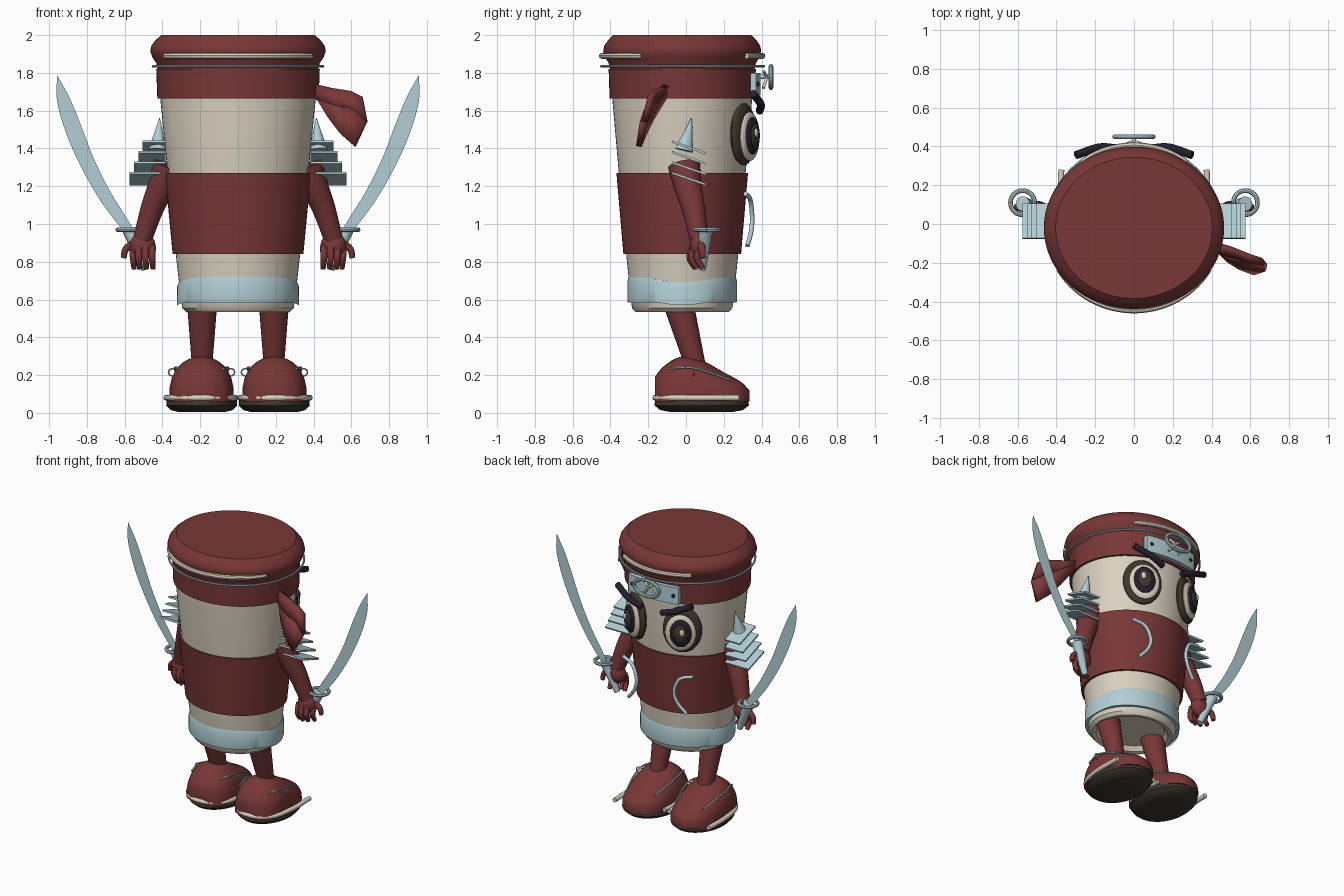
import bpy, bmesh, math
from mathutils import Vector, Matrix

cube = bpy.data.objects.get("Cube")
if cube:
    bpy.data.objects.remove(cube, do_unlink=True)


def material(name, colour):
    mat = bpy.data.materials.new(name)
    mat.use_nodes = True
    mat.diffuse_color = (*colour, 1)
    mat.node_tree.nodes["Principled BSDF"].inputs["Base Color"].default_value = (*colour, 1)
    return mat


RED = material("dark red", (.19, .038, .038))
CREAM = material("cream", (.70, .64, .53))
SILVER = material("pale steel blue", (.44, .62, .66))
OLIVE = material("dark olive", (.045, .037, .027))
NAVY = material("dark navy", (.018, .013, .026))


def finish(name, bm, mat, angle=35):
    bmesh.ops.recalc_face_normals(bm, faces=bm.faces)
    mesh = bpy.data.meshes.new(name)
    bm.to_mesh(mesh)
    bm.free()
    mesh.materials.append(mat)
    obj = bpy.data.objects.new(name, mesh)
    bpy.context.collection.objects.link(obj)
    bpy.ops.object.select_all(action='DESELECT')
    obj.select_set(True)
    bpy.context.view_layer.objects.active = obj
    bpy.ops.object.shade_smooth_by_angle(angle=math.radians(angle))
    return obj


def loft(name, rings, mat, closed=True, caps=True, angle=35):
    """Skin a list of point rings; a pair of points per ring makes a sheet."""
    bm = bmesh.new()
    rows = [[bm.verts.new(p) for p in ring] for ring in rings]
    n = len(rows[0])
    for a, b in zip(rows, rows[1:]):
        for i in range(n if closed else n - 1):
            j = (i + 1) % n
            bm.faces.new((a[i], a[j], b[j], b[i]))
    if closed and caps:
        bm.faces.new(rows[0])
        bm.faces.new(rows[-1])
    return finish(name, bm, mat, angle)


def lathe(name, profile, mat, centre=(0, -.02), squash=.9, dip=0, caps=True):
    """Elliptical turned shape; dip lowers the upper edge at the two sides."""
    rings = []
    for k, (r, z) in enumerate(profile):
        ring = []
        for i in range(64):
            t = math.tau * i / 64
            low = dip * abs(math.cos(t)) ** 6 if k > 1 else 0
            ring.append((centre[0] + r * math.cos(t), centre[1] + squash * r * math.sin(t), z - low))
        rings.append(ring)
    return loft(name, rings, mat, caps=caps)


def spline(pts, steps=6):
    """Catmull-Rom points through pts."""
    p = [Vector(q) for q in pts]
    p = [2 * p[0] - p[1]] + p + [2 * p[-1] - p[-2]]
    out = []
    for a, b, c, d in zip(p, p[1:], p[2:], p[3:]):
        for k in range(steps):
            t = k / steps
            out.append(b + (c - a) * t / 2 + (a - 2.5 * b + 2 * c - d / 2) * t * t
                       + (3 * b - a - 3 * c + d) * t ** 3 / 2)
    return out + [p[-2]]


def tube(name, pts, r0, mat, r1=None, sides=12):
    path = spline(pts)
    r1 = r0 if r1 is None else r1
    rings, last = [], len(path) - 1
    side = None
    for i, p in enumerate(path):
        d = (path[min(i + 1, last)] - path[max(i - 1, 0)]).normalized()
        ref = side if side else d.orthogonal()
        side = (ref - d * ref.dot(d)).normalized()
        up = d.cross(side)
        r = r0 + (r1 - r0) * i / last
        rings.append([p + r * (side * math.cos(math.tau * k / sides) + up * math.sin(math.tau * k / sides))
                      for k in range(sides)])
    return loft(name, rings, mat)


def ellipsoid(name, centre, half, mat, frame=None):
    bm = bmesh.new()
    bmesh.ops.create_uvsphere(bm, u_segments=28, v_segments=16, radius=1)
    bm.transform(Matrix.Translation(centre) @ (frame or Matrix()) @ Matrix.Diagonal((*half, 1)))
    return finish(name, bm, mat)


def ring(name, centre, rx, ry, tube_r, mat, upright=False, a0=0, a1=360):
    pts = []
    for i in range(49):
        t = math.radians(a0 + (a1 - a0) * i / 48)
        u, v = rx * math.cos(t), ry * math.sin(t)
        pts.append(Vector(centre) + Vector((u, 0, v) if upright else (u, v, 0)))
    return tube(name, pts, tube_r, mat, sides=8)


def box(name, centre, size, mat, frame=None):
    bm = bmesh.new()
    bmesh.ops.create_cube(bm, size=1)
    bm.transform(Matrix.Translation(centre) @ (frame or Matrix()) @ Matrix.Diagonal((*size, 1)))
    return finish(name, bm, mat)


# Cup, sleeve, belt, headband and lid
lathe("cup_body", [(.22, .57), (.245, .54), (.275, .535), (.295, .555), (.302, .6), (.325, .8),
                   (.376, 1.3), (.412, 1.67), (.42, 1.83)], CREAM)
lathe("cup_sleeve", [(.3, .84), (.346, .84), (.387, 1.27), (.36, 1.27)], RED)
lathe("belt", [(.29, .585), (.32, .585), (.323, .6), (.322, .70), (.315, .72), (.29, .72)], SILVER, dip=.03)
lathe("headband", [(.39, 1.665), (.427, 1.665), (.433, 1.82), (.4, 1.82)], RED)
lathe("lid", [(.425, 1.82), (.432, 1.85), (.452, 1.88), (.465, 1.915), (.458, 1.945), (.435, 1.975),
              (.405, 2)], RED)
ring("lid_wire", (0, -.018, 1.835), .45, .43, .007, SILVER)
ring("lid_trim_rear", (0, -.02, 1.89), .445, .425, .016, CREAM, a0=210, a1=330)
ring("lid_trim_face", (0, -.02, 1.89), .445, .425, .016, CREAM, a0=53, a1=127)

# Headband plate with rivets and an oval ornament
plate = []
for i in range(13):
    x = -.2 + .4 * i / 12
    y = .395 - .6 * x * x
    plate.append([(x, y - .03, 1.68), (x, y, 1.68), (x, y, 1.8), (x, y - .03, 1.8)])
loft("headband_plate", plate, SILVER)
ring("ornament_ring", (0, .45, 1.778), .1, .057, .012, SILVER, upright=True)
for s in (1, -1):
    tube("ornament_cross", [(-.045 * s, .41, 1.72), (0, .425, 1.775), (.045 * s, .41, 1.81)], .008, CREAM)
    ellipsoid("plate_rivet", (.165 * s, .381, 1.74), (.013, .008, .013), NAVY)
tube("ornament_post", [(0, .38, 1.78), (0, .44, 1.78)], .012, SILVER)

# Scarf tails tied at one side
tails = {
    "scarf_tail_upper": [((.40, -.10, 1.74), (.41, -.12, 1.66)), ((.50, -.13, 1.715), (.49, -.17, 1.635)),
                         ((.60, -.17, 1.70), (.60, -.20, 1.60)), ((.66, -.19, 1.67), (.685, -.22, 1.54))],
    "scarf_tail_lower": [((.41, -.11, 1.71), (.42, -.12, 1.66)), ((.53, -.17, 1.64), (.48, -.18, 1.56)),
                         ((.62, -.21, 1.60), (.54, -.22, 1.48)), ((.68, -.23, 1.54), (.62, -.25, 1.41))],
}
for name, edges in tails.items():
    tail = loft(name, edges, RED, closed=False)
    solid = tail.modifiers.new("thickness", 'SOLIDIFY')
    solid.thickness = .03
    solid.offset = 0

for s in (1, -1):
    tag = "right" if s < 0 else "left"

    # Eyes: stacked shallow domes turned to follow the cup
    turn = Matrix.Rotation(math.radians(-28 * s), 4, 'Z')
    base = Vector((.185 * s, .305, 1.475))
    for part, mat, out, drop, w, h, d in [
            ("eye_rim", OLIVE, 0, 0, .13, .165, .04), ("eye_white", CREAM, .032, .012, .102, .13, .025),
            ("iris", NAVY, .05, .008, .072, .098, .022), ("pupil", OLIVE, .066, .008, .046, .064, .015),
            ("eye_glint", CREAM, .078, -.008, .017, .024, .01)]:
        spot = base + turn @ Vector((-drop * s * .7, out, -drop))
        ellipsoid(tag + "_" + part, spot, (w, d, h), mat, turn)
    tube(tag + "_eyebrow", [(.08 * s, .39, 1.6), (.18 * s, .395, 1.635), (.3 * s, .355, 1.69)], .021, NAVY)

    # Curved chest trim
    tube(tag + "_chest_curl", [(.28 * s, .315, 1.16), (.19 * s, .34, 1.13), (.15 * s, .35, 1.04),
                               (.17 * s, .345, .96), (.23 * s, .325, .885)], .012, SILVER)

    # Arm and hand
    tube(tag + "_arm", [(.365 * s, -.01, 1.31), (.405 * s, .01, 1.2), (.455 * s, .04, 1.08),
                        (.505 * s, .07, .92)], .085, RED, .05, 20)
    ellipsoid(tag + "_palm", (.505 * s, .07, .885), (.068, .05, .07), RED)
    for x, y in ((.455, .03), (.49, .02), (.525, .03), (.555, .06)):
        tube(tag + "_finger", [(x * s, y + .02, .88), (x * s, y, .82), ((x - .005) * s, y + .03, .765)],
             .022, RED, .014)
    tube(tag + "_thumb", [(.55 * s, .08, .9), (.595 * s, .085, .865), (.605 * s, .09, .82)], .022, RED, .015)

    # Sword: tapered grip, ring guard and flat curved blade
    tube(tag + "_sword_grip", [(.49 * s, .085, .76), (.575 * s, .105, .97)], .02, SILVER, .038, 16)
    ring(tag + "_sword_guard", (.575 * s, .11, .97), .062, .062, .012, SILVER)
    blade = spline([(.565, .95, .022), (.63, 1.04, .03), (.71, 1.16, .035), (.80, 1.33, .04),
                    (.87, 1.5, .044), (.925, 1.66, .034), (.957, 1.785, .001)])
    edges = []
    for a, p, b in zip([blade[0]] + blade, blade, blade[1:] + [blade[-1]]):
        d = Vector((b.x - a.x, b.y - a.y)).normalized() * p.z
        edges.append([((p.x - d.y) * s, .11, p.y + d.x), ((p.x + d.y) * s, .11, p.y - d.x)])
    loft(tag + "_sword_blade", edges, SILVER, closed=False)

    # Tilted shoulder plates and spike
    tilt = Matrix.Rotation(math.radians(-19), 4, 'X')
    for k in range(4):
        width = .12 + .023 * k
        box(tag + "_shoulder_plate", ((.385 + width / 2) * s, .015, 1.405 - .055 * k),
            (width, .19, .012), SILVER, tilt)
    tube(tag + "_shoulder_spike", [(.425 * s, -.01, 1.39), (.415 * s, .03, 1.56)], .05, SILVER, .002)

    # Leg
    tube(tag + "_leg", [(.19 * s, -.04, .58), (.19 * s, .05, .25)], .08, RED, .054, 24)

    # Shoe upper from arched sections, with sole, trim and lace
    sections = []
    for y, w, top in spline([(-.165, .07, .19), (-.12, .135, .245), (-.03, .168, .297), (.08, .17, .28),
                             (.2, .155, .215), (.29, .115, .165), (.335, .05, .12)], 4):
        arch = [math.pi * i / 16 for i in range(17)]
        sections.append([(.193 * s + w * math.cos(t), y, .06 + (top - .06) * math.sin(t) ** .7)
                         for t in arch])
    loft(tag + "_shoe", sections, RED, angle=50)
    lathe(tag + "_sole", [(.12, .004), (.165, .015), (.188, .04), (.185, .068)], OLIVE,
          (.192 * s, .083), 1.33)
    trim = [(x * s, y, .08) for x, y in ((.375, .28), (.378, .1), (.35, -.06), (.28, -.14), (.195, -.162),
                                         (.11, -.14), (.04, -.06), (.015, .1), (.02, .22))]
    tube(tag + "_shoe_trim", trim, .016, CREAM)
    for q in (1, -1):
        tube(tag + "_shoe_lace", [((.193 + q * w) * s, y, z) for w, y, z in
                                  ((.115, -.09, .235), (.14, .02, .24), (.135, .12, .215), (.11, .23, .175))],
             .006, SILVER, sides=6)
        ring(tag + "_lace_loop", ((.193 + q * .15) * s, .04, .215), .025, .02, .004, SILVER, upright=True)
